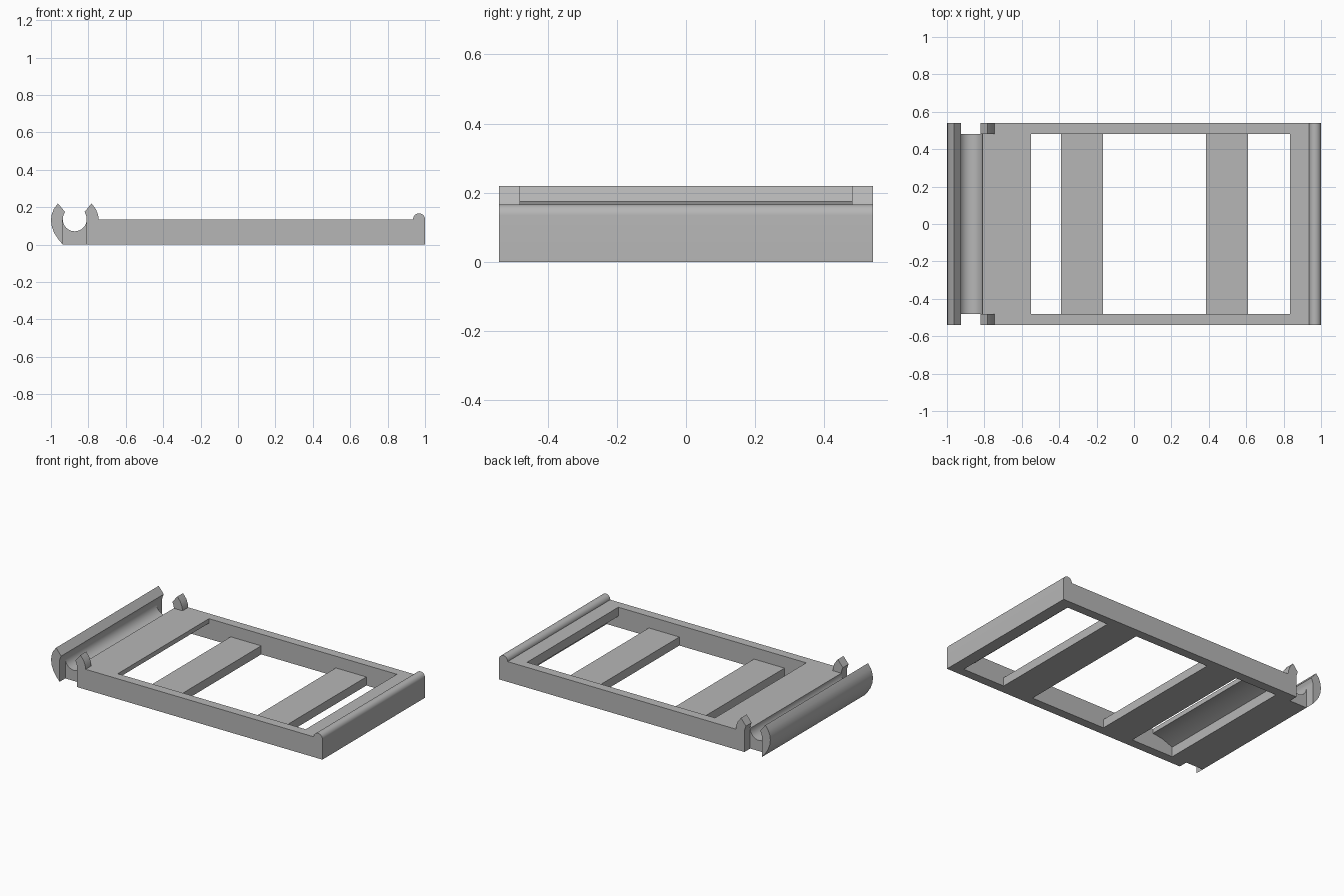
import bpy, bmesh
from math import sin, cos, radians

cube = bpy.data.objects.get("Cube")
if cube:
    bpy.data.objects.remove(cube, do_unlink=True)

grey = bpy.data.materials.new("light grey plastic")
grey.use_nodes = True
colour = (0.47, 0.47, 0.47, 1)
grey.diffuse_color = colour
grey.node_tree.nodes["Principled BSDF"].inputs["Base Color"].default_value = colour

HALF = 0.54      # half of the full width
INNER = 0.48     # inner face of the side rails
TOP = 0.135      # top of the tray
PIPE_X, PIPE_R = -0.873, 0.064


def arc(cx, cz, r, start, end, steps=16):
    angles = [radians(start + (end - start) * i / steps) for i in range(steps + 1)]
    return [(cx + r * cos(a), cz + r * sin(a)) for a in angles]


def extrude(name, profile, y0, y1):
    """Extrude an x-z outline along y."""
    bm = bmesh.new()
    face = bm.faces.new([bm.verts.new((x, y0, z)) for x, z in profile])
    new = bmesh.ops.extrude_face_region(bm, geom=[face])["geom"]
    verts = [g for g in new if isinstance(g, bmesh.types.BMVert)]
    bmesh.ops.translate(bm, verts=verts, vec=(0, y1 - y0, 0))
    bmesh.ops.recalc_face_normals(bm, faces=bm.faces)
    mesh = bpy.data.meshes.new(name)
    bm.to_mesh(mesh)
    bm.free()
    mesh.materials.append(grey)
    obj = bpy.data.objects.new(name, mesh)
    bpy.context.collection.objects.link(obj)
    bpy.ops.object.select_all(action='DESELECT')
    obj.select_set(True)
    bpy.context.view_layer.objects.active = obj
    bpy.ops.object.shade_smooth_by_angle(angle=radians(25))
    return obj


# Rounded bead along the far end, shared by rails and end bar
bead = arc(0.968, TOP, 0.032, 0, 180)

# Side rails, each with a clip prong at the hook end
prong = [(-0.745, TOP), (-0.748, 0.16), (-0.76, 0.19), (-0.783, 0.22),
         (-0.82, 0.175)]
socket = arc(PIPE_X, TOP, PIPE_R, 20, 0, 4)
rail = [(-0.809, 0), (1, 0)] + bead + prong + socket
extrude("front_rail", rail, -HALF, -INNER)
extrude("back_rail", rail, INNER, HALF)

# End bar with an undercut inner edge
end_bar = [(0.92, 0), (1, 0)] + bead + [(0.835, TOP), (0.835, 0.075), (0.92, 0.075)]
extrude("end_bar", end_bar, -INNER, INNER)

# Pipe cradle joined to the wide plate, which has a thin overhanging lip
cradle = arc(PIPE_X, TOP, PIPE_R, 180, 360, 24)
underside = [(-0.55, TOP), (-0.55, 0.105), (-0.62, 0.095), (-0.70, 0.065),
             (-0.70, 0), (-0.937, 0)]
extrude("cradle_plate", cradle + underside, -INNER, INNER)

# Long curved hook arm
outer = [(-0.937, 0), (-0.962, 0.03), (-0.982, 0.06), (-0.995, 0.095),
         (-1, 0.13), (-0.996, 0.16), (-0.985, 0.19), (-0.963, 0.22)]
inner = [(-0.925, 0.175)] + arc(PIPE_X, TOP, PIPE_R, 160, 180, 4)
extrude("hook_arm", outer + inner, -HALF, HALF)

# Flat cross slats
for name, x0, x1 in (("near_slat", -0.39, -0.165), ("far_slat", 0.385, 0.61)):
    extrude(name, [(x0, 0), (x1, 0), (x1, 0.057), (x0, 0.057)], -INNER, INNER)
